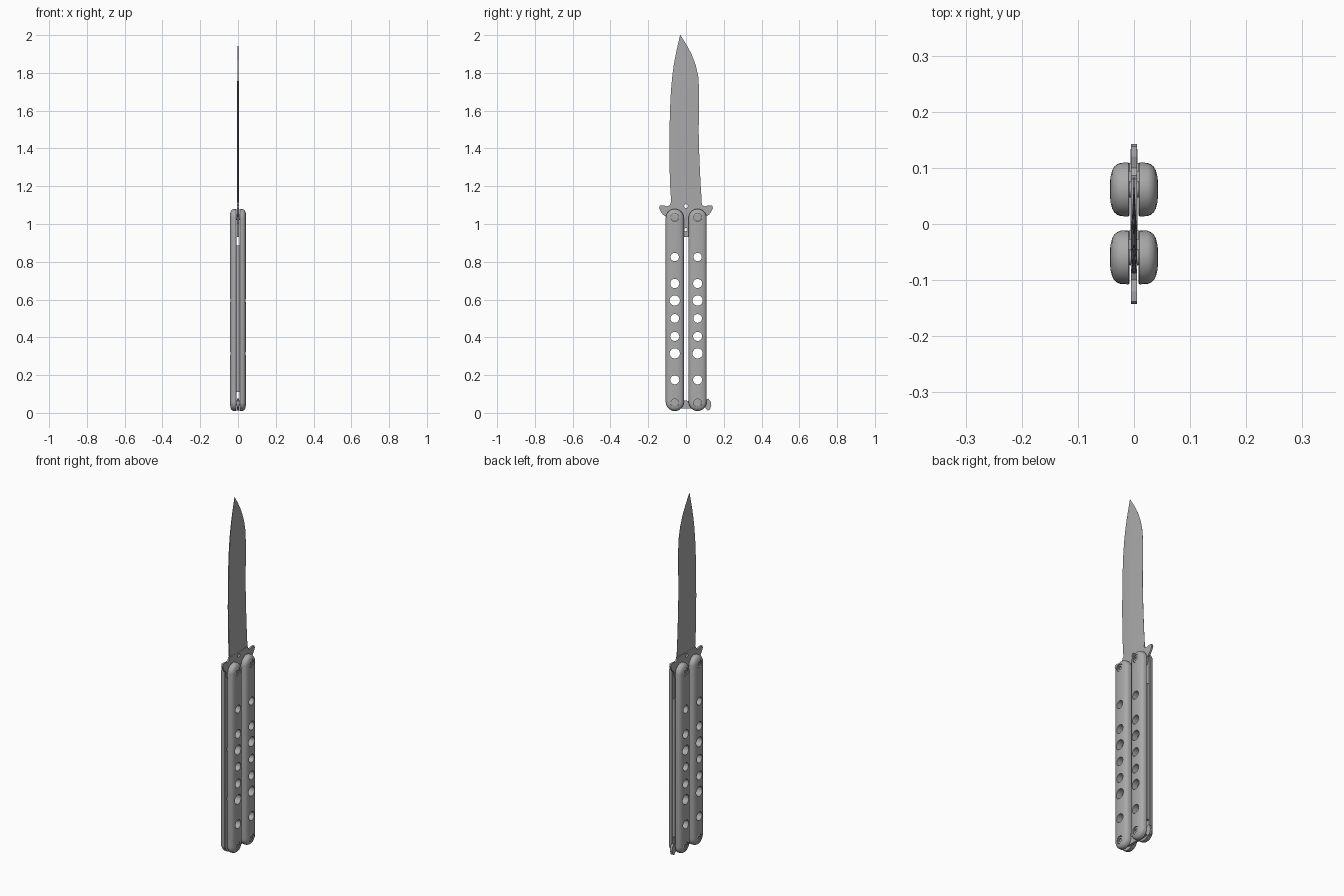
import bpy, bmesh, math
from mathutils import Matrix, Vector

if "Cube" in bpy.data.objects:
    bpy.data.objects.remove(bpy.data.objects["Cube"], do_unlink=True)

steel = bpy.data.materials.new("brushed grey steel")
steel.use_nodes = True
steel.diffuse_color = (0.4, 0.4, 0.4, 1)
steel.node_tree.nodes["Principled BSDF"].inputs["Base Color"].default_value = (0.4, 0.4, 0.4, 1)

PIVOTS = (1.035, 0.052)
HALF_WIDTH = 0.048


def make(name, bm, smooth=30):
    bmesh.ops.recalc_face_normals(bm, faces=bm.faces[:])
    mesh = bpy.data.meshes.new(name)
    bm.to_mesh(mesh)
    bm.free()
    mesh.materials.append(steel)
    ob = bpy.data.objects.new(name, mesh)
    bpy.context.collection.objects.link(ob)
    if smooth:
        bpy.ops.object.select_all(action='DESELECT')
        ob.select_set(True)
        bpy.context.view_layer.objects.active = ob
        bpy.ops.object.shade_smooth_by_angle(angle=math.radians(smooth))
    return ob


def loft(bm, rings):
    """Skin closed rings of equal length and cap both ends."""
    rows = [[bm.verts.new(p) for p in ring] for ring in rings]
    n = len(rows[0])
    for a, b in zip(rows, rows[1:]):
        for i in range(n):
            bm.faces.new((a[i], a[(i + 1) % n], b[(i + 1) % n], b[i]))
    bm.faces.new(rows[0])
    bm.faces.new(rows[-1])


def plate(bm, outline, half):
    loft(bm, [[(x, y, z) for y, z in outline] for x in (-half, half)])


def rod(bm, x0, x1, y, z, radius, sides=24):
    ring = [(y + radius * math.cos(t), z + radius * math.sin(t))
            for t in (math.tau * i / sides for i in range(sides))]
    loft(bm, [[(x, a, b) for a, b in ring] for x in (x0, x1)])


def capsule(x, y, inset, steps=14):
    """Long rounded outline of a handle scale at depth x."""
    r = HALF_WIDTH - inset
    ring = []
    for z, start in ((1.032, 0), (0.058, math.pi)):
        for i in range(steps + 1):
            t = start + math.pi * i / steps
            ring.append((x, y + r * math.cos(t), z + r * math.sin(t)))
    return ring


def cut(ob, cutter):
    cutter.hide_render = True
    cutter.hide_set(True)
    cutter.display_type = 'WIRE'
    mod = ob.modifiers.new("cut", 'BOOLEAN')
    mod.object = cutter
    mod.solver = 'EXACT'


# Handles: two domed scales, a spine strip and screws each
HOLES = ((0.825, .022), (0.685, .024), (0.595, .027), (0.5, .023),
         (0.405, .024), (0.315, .027), (0.175, .024))
DOME = ((.008, .002), (.010, 0), (.024, .0005), (.030, .003),
        (.035, .007), (.039, .014), (.0415, .024), (.043, .036))

for handle, y in (("front", -0.0595), ("back", 0.0615)):
    bm = bmesh.new()
    for z, r in HOLES:
        rod(bm, -0.1, 0.1, y, z, r, 32)
    for z in PIVOTS:
        for s in (-1, 1):
            rod(bm, s * 0.033, s * 0.1, y, z, 0.021, 32)
    cutter = make(handle + "_handle_hole_cutter", bm, 0)

    for side, s in (("left", 1), ("right", -1)):
        bm = bmesh.new()
        loft(bm, [capsule(s * x, y, inset) for x, inset in DOME])
        scale = make(f"{handle}_handle_{side}_scale", bm)
        cut(scale, cutter)

    bm = bmesh.new()
    plate(bm, [(y + .032, .11), (y + .0475, .11), (y + .0475, .885), (y + .032, .885)], .0085)
    make(handle + "_handle_spine", bm, 0)

    # Screws with a six-sided socket, joined by a pin
    for end, z in zip(("top", "bottom"), PIVOTS):
        bm = bmesh.new()
        rod(bm, -0.034, 0.034, y, z, 0.014)
        for s in (-1, 1):
            profile = ((.032, .0195), (.0385, .0195), (.0405, .0165))
            rings = []
            for x, r in profile + ((.0405, .009), (.036, .009)):
                ring = []
                for i in range(24):
                    t = math.tau * i / 24
                    lobe = 1 + 0.18 * math.cos(6 * t) if r < .01 else 1
                    ring.append((s * x, y + r * lobe * math.cos(t), z + r * lobe * math.sin(t)))
                rings.append(ring)
            loft(bm, rings)
        make(f"{handle}_{end}_screw", bm)

# Blade: thick spine at the front, ground to a thin edge at the back
STATIONS = ((1.10, -.078, .084), (1.14, -.080, .082), (1.2, -.084, .078),
            (1.3, -.087, .073), (1.4, -.088, .069), (1.5, -.087, .067),
            (1.6, -.085, .069), (1.7, -.080, .070), (1.78, -.073, .065),
            (1.84, -.065, .052), (1.9, -.054, .029), (1.95, -.043, .002),
            (1.98, -.036, -.017), (2.0, -.031, -.029))
bm = bmesh.new()
rings = []
for z, y0, y1 in STATIONS:
    thin = min(1, (2.03 - z) / 0.3)
    half = [(0, .0025), (.15, .0045), (.5, .0042), (.8, .002), (1, .0005)]
    pts = [(x * thin, y0 + (y1 - y0) * f, z) for f, x in half]
    rings.append(pts + [(-x, y, h) for x, y, h in reversed(pts)])
loft(bm, rings)
make("blade", bm, 20)

# Tang with a guard ear on each side and a stem between the handles
half_outline = [(.014, .93), (.014, 1.0), (.095, 1.0), (.108, 1.04), (.120, 1.048),
                (.132, 1.062), (.143, 1.085), (.138, 1.098), (.120, 1.099),
                (.100, 1.093), (.086, 1.10), (.080, 1.115)]
bm = bmesh.new()
plate(bm, half_outline + [(-y, z) for y, z in reversed(half_outline)], .005)
tang = make("tang_and_guard", bm, 0)
bm = bmesh.new()
for z, r in ((1.095, .010), (.97, .009)):
    rod(bm, -0.05, 0.05, 0, z, r)
tang_cutter = make("tang_hole_cutter", bm, 0)
cut(tang, tang_cutter)
cut(bpy.data.objects["blade"], tang_cutter)

# Latch: bar across the bottom ends with a hooked thumb tip
bm = bmesh.new()
plate(bm, [(-.075, .03), (-.02, .022), (.04, .022), (.10, .03), (.115, .012), (.126, .018),
           (.134, .04), (.130, .062), (.118, .075), (.107, .070), (.103, .058),
           (.04, .062), (-.02, .066), (-.075, .064)], .0065)
make("latch", bm, 0)
